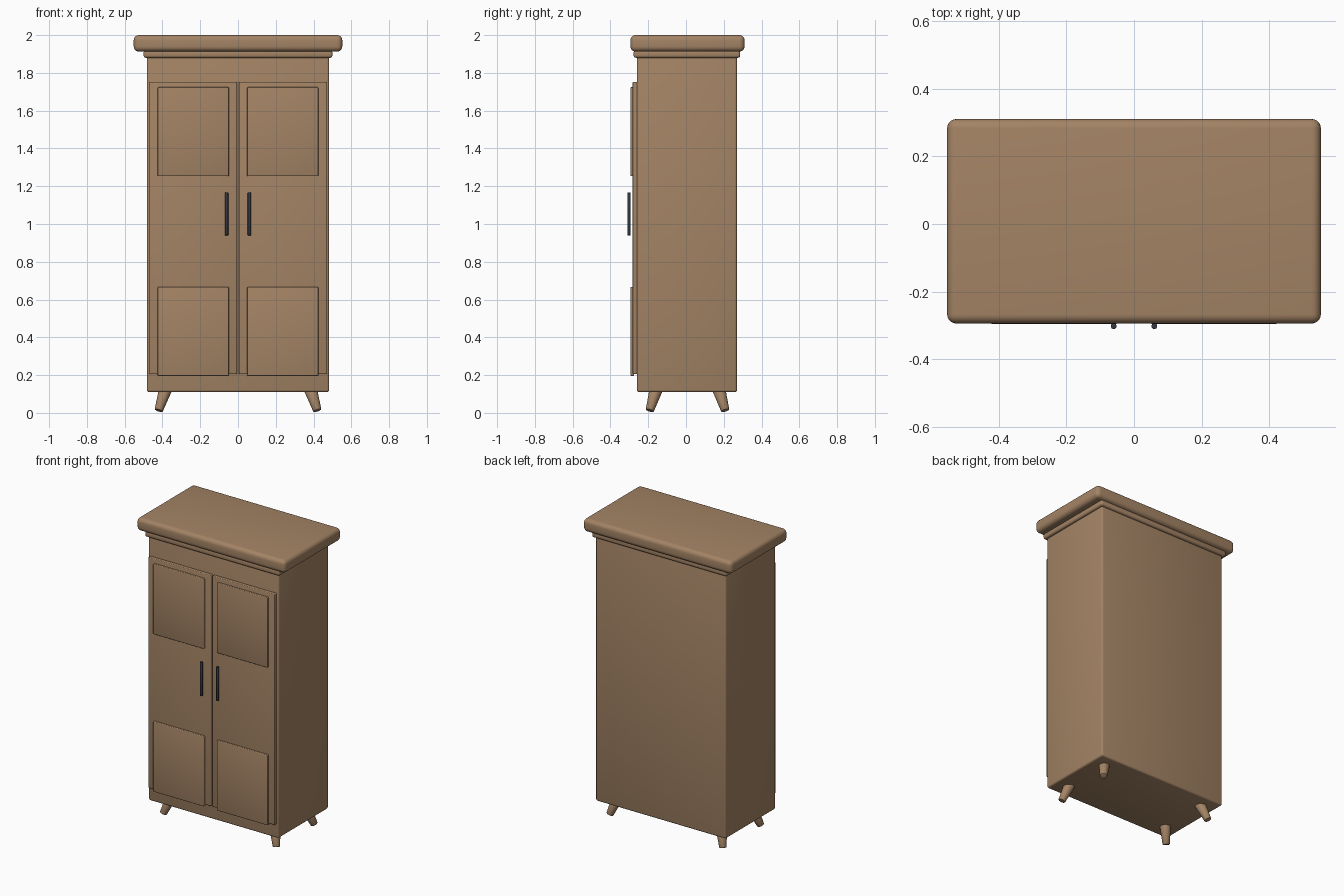
import bpy
import math
from mathutils import Vector

cube = bpy.data.objects.get("Cube")
if cube:
    bpy.data.objects.remove(cube, do_unlink=True)


def make_material(name, color):
    mat = bpy.data.materials.new(name)
    mat.use_nodes = True
    mat.diffuse_color = (*color, 1)
    mat.node_tree.nodes["Principled BSDF"].inputs["Base Color"].default_value = (*color, 1)
    return mat


wood = make_material("warm_wood", (0.37, 0.23, 0.13))
metal = make_material("dark_metal", (0.035, 0.04, 0.055))


def finish(obj, name, mat, bevel, segments):
    """Name, colour, round the edges and smooth a part."""
    obj.name = name
    obj.data.materials.append(mat)
    mod = obj.modifiers.new("rounded_edges", "BEVEL")
    mod.width = bevel
    mod.segments = segments
    mod.limit_method = "ANGLE"
    mod.angle_limit = math.radians(50)
    bpy.ops.object.modifier_apply(modifier=mod.name)
    bpy.ops.object.shade_smooth_by_angle(angle=math.radians(35))


def box(name, x, y, z, bevel, segments=3):
    """Rounded box from its (min, max) range on each axis."""
    ranges = (x, y, z)
    bpy.ops.mesh.primitive_cube_add(size=1, location=[(a + b) / 2 for a, b in ranges])
    obj = bpy.context.object
    obj.scale = [b - a for a, b in ranges]
    bpy.ops.object.transform_apply(location=False, rotation=False, scale=True)
    finish(obj, name, wood, bevel, segments)


def rod(name, bottom, top, r_bottom, r_top, mat, bevel):
    """Tapered round bar between two points."""
    bottom, top = Vector(bottom), Vector(top)
    axis = top - bottom
    bpy.ops.mesh.primitive_cone_add(vertices=24, radius1=r_bottom, radius2=r_top,
                                    depth=axis.length, location=(bottom + top) / 2)
    obj = bpy.context.object
    obj.rotation_euler = axis.to_track_quat("Z", "Y").to_euler()
    finish(obj, name, mat, bevel, 2)


# Carcass and stepped crown
box("cabinet_body", (-0.483, 0.483), (-0.26, 0.27), (0.11, 1.89), 0.012)
box("crown_trim", (-0.5, 0.5), (-0.277, 0.287), (1.88, 1.92), 0.012)
box("crown_top", (-0.552, 0.552), (-0.294, 0.31), (1.913, 2.0), 0.027, 5)

for side, s in (("left", 1), ("right", -1)):
    # Door with two raised panels
    def span(a, b):
        return tuple(sorted((s * a, s * b)))

    box(side + "_door", span(0.005, 0.469), (-0.282, -0.255), (0.205, 1.753), 0.005)
    for level, z in (("upper", (1.253, 1.724)), ("lower", (0.196, 0.667))):
        box(f"{side}_{level}_panel", span(0.048, 0.425), (-0.295, -0.275), z, 0.005)

    # Door handle
    rod(side + "_handle", (s * 0.06, -0.302, 0.94), (s * 0.06, -0.302, 1.167),
        0.0085, 0.0085, metal, 0.002)

    # Splayed tapered legs
    for end, t in (("front", -1), ("back", 1)):
        rod(f"{side}_{end}_leg", (s * 0.42, 0.008 + t * 0.2, 0.012),
            (s * 0.384, 0.008 + t * 0.166, 0.125), 0.022, 0.035, wood, 0.004)
